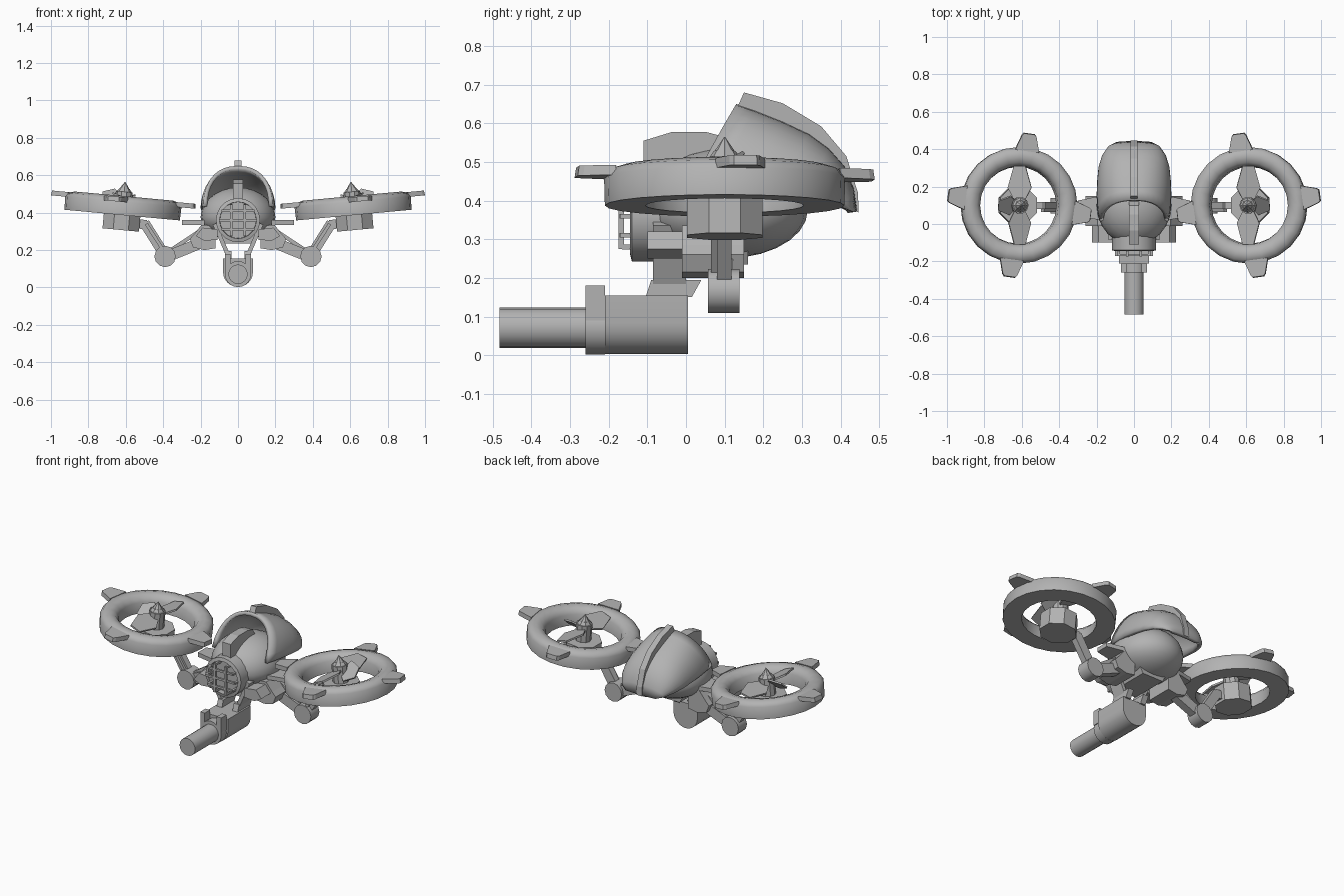
import bpy, bmesh, math
from math import sin, cos, pi, radians
from mathutils import Matrix, Vector

if "Cube" in bpy.data.objects:
    bpy.data.objects.remove(bpy.data.objects["Cube"])

mat = bpy.data.materials.new("plain_grey")
mat.diffuse_color = (0.45, 0.45, 0.45, 1)
mat.use_nodes = True
mat.node_tree.nodes["Principled BSDF"].inputs["Base Color"].default_value = mat.diffuse_color


def finish(name, bm, mirror=False, xf=None, smooth=None):
    """Turn a bmesh into a named object, optionally mirrored across x."""
    if xf is not None:
        bmesh.ops.transform(bm, matrix=xf, verts=bm.verts)
    bmesh.ops.recalc_face_normals(bm, faces=bm.faces)
    me = bpy.data.meshes.new(name)
    bm.to_mesh(me)
    bm.free()
    me.materials.append(mat)
    ob = bpy.data.objects.new(name, me)
    bpy.context.collection.objects.link(ob)
    if smooth:
        bpy.ops.object.select_all(action='DESELECT')
        ob.select_set(True)
        bpy.context.view_layer.objects.active = ob
        bpy.ops.object.shade_smooth_by_angle(angle=radians(smooth))
    if mirror:
        ob.modifiers.new("mirror", 'MIRROR').use_clip = False
        ob.modifiers["mirror"].use_mirror_merge = False
    return ob


def prism(bm, pts, a, b, axis='y', taper=1.0):
    """Extrude a 2D outline from a to b along an axis."""
    def place(p, d):
        return {'y': (p[0], d, p[1]), 'x': (d, p[0], p[1]), 'z': (p[0], p[1], d)}[axis]
    lo = [bm.verts.new(place(p, a)) for p in pts]
    hi = [bm.verts.new(place((p[0] * taper, p[1] * taper), b)) for p in pts]
    bm.faces.new(lo)
    bm.faces.new(hi[::-1])
    for i in range(len(pts)):
        j = (i + 1) % len(pts)
        bm.faces.new((lo[i], lo[j], hi[j], hi[i]))


def circle(r, n, cx=0, cy=0, off=0):
    return [(cx + r * cos(2 * pi * i / n + off), cy + r * sin(2 * pi * i / n + off)) for i in range(n)]


def box(bm, x0, x1, y0, y1, z0, z1):
    prism(bm, [(x0, z0), (x1, z0), (x1, z1), (x0, z1)], y0, y1)


def beam(bm, p, q, w, y0, y1):
    """Flat bar between two points in the xz plane."""
    p, q = Vector(p), Vector(q)
    d = (q - p).normalized() * w / 2
    n = Vector((-d.y, d.x))
    prism(bm, [p + n, p - n, q - n, q + n], y0, y1)


def tube(bm, prof, n):
    """Closed profile (r, z) revolved around z."""
    rings = [[bm.verts.new((r * cos(2 * pi * i / n), r * sin(2 * pi * i / n), z)) for r, z in prof] for i in range(n)]
    m = len(prof)
    for i in range(n):
        a, b = rings[i], rings[(i + 1) % n]
        for k in range(m):
            bm.faces.new((a[k], b[k], b[(k + 1) % m], a[(k + 1) % m]))


# ---- rotors (right side, mirrored), tilted so the outer edge is higher
ROTOR = Matrix.Translation((0.615, 0.1, 0.437)) @ Matrix.Rotation(radians(-5.3), 4, 'Y')
bm = bmesh.new()
tube(bm, [(0.31, -0.05), (0.312, 0.022), (0.297, 0.042), (0.265, 0.052), (0.23, 0.042), (0.21, 0.015), (0.205, -0.05)], 24)
finish("rotor_ring", bm, True, ROTOR, 40)

bm = bmesh.new()
for k in range(4):
    part = bmesh.new()
    prism(part, [(0.295, -0.065), (0.375, -0.04), (0.388, -0.03), (0.388, 0.03), (0.375, 0.04), (0.295, 0.065)], 0.02, 0.046, 'z', 0.99)
    bmesh.ops.transform(part, matrix=Matrix.Rotation(radians(8 + 90 * k), 4, 'Z'), verts=part.verts)
    tmp = bpy.data.meshes.new("tmp")
    part.to_mesh(tmp)
    part.free()
    bm.from_mesh(tmp)
    bpy.data.meshes.remove(tmp)
finish("rotor_fins", bm, True, ROTOR)

bm = bmesh.new()
prism(bm, circle(0.106, 8, off=pi / 8), -0.13, -0.025, 'z')
finish("rotor_motor", bm, True, ROTOR)

bm = bmesh.new()
prism(bm, circle(0.045, 10), -0.03, 0.075, 'z')
prism(bm, circle(0.04, 8), 0.075, 0.092, 'z', 0.7)
prism(bm, circle(0.026, 8), 0.092, 0.128, 'z', 0.05)
finish("rotor_spinner", bm, True, ROTOR)

# two long blades fore and aft, one short steep blade outside
for name, ang, length, pitch in (("blade_back", 90, 0.21, 18), ("blade_front", -90, 0.21, 18), ("blade_side", 0, 0.115, 40)):
    bm = bmesh.new()
    prism(bm, [(0.02, -0.025), (length * 0.45, -0.065), (length, -0.032), (length, 0.032), (length * 0.45, 0.065), (0.02, 0.025)], -0.005, 0.005, 'z')
    finish(name, bm, True, ROTOR @ Matrix.Translation((0, 0, 0.042)) @ Matrix.Rotation(radians(ang), 4, 'Z') @ Matrix.Rotation(radians(pitch), 4, 'X'))

# ---- arms
bm = bmesh.new()
prism(bm, circle(0.057, 12, 0.39, 0.166), 0.057, 0.138)
finish("elbow_joint", bm, True, smooth=35)
bm = bmesh.new()
beam(bm, (0.39, 0.17), (0.50, 0.345), 0.055, 0.08, 0.118)
beam(bm, (0.49, 0.335), (0.57, 0.345), 0.05, 0.08, 0.118)
finish("upper_arm", bm, True)
bm = bmesh.new()
beam(bm, (0.38, 0.165), (0.17, 0.25), 0.06, 0.075, 0.122)
finish("lower_arm", bm, True)
bm = bmesh.new()
beam(bm, (0.36, 0.20), (0.2, 0.305), 0.02, 0.088, 0.11)
beam(bm, (0.49, 0.34), (0.40, 0.20), 0.018, 0.065, 0.08)
finish("arm_piston", bm, True)

# ---- shoulders
bm = bmesh.new()
prism(bm, [(0.12, 0.21), (0.18, 0.2), (0.24, 0.215), (0.258, 0.26), (0.235, 0.285), (0.195, 0.335), (0.12, 0.33)], -0.01, 0.15)
prism(bm, [(0.11, 0.255), (0.18, 0.25), (0.225, 0.275), (0.19, 0.32), (0.11, 0.31)], -0.1, -0.01)
finish("shoulder_block", bm, True)
bm = bmesh.new()
prism(bm, [(0.18, 0.02), (0.30, 0.045), (0.30, 0.125), (0.18, 0.15)], 0.335, 0.36, 'z')
finish("shoulder_plate", bm, True)

# ---- pod hull
bm = bmesh.new()
bmesh.ops.create_uvsphere(bm, u_segments=24, v_segments=14, radius=1)
for v in bm.verts:
    x, y, z = v.co
    v.co = (0.2 * x, 0.1 + 0.215 * y, 0.375 + z * (0.16 if z > 0 else 0.125))
finish("pod_hull", bm, smooth=40)
bm = bmesh.new()
prism(bm, [(-0.1, 0.29), (-0.07, 0.235), (0.07, 0.235), (0.1, 0.29)], -0.07, 0.16)
finish("belly_block", bm)

# ---- front cage: rim and grille bars
FRONT = Matrix.Translation((0, -0.115, 0.36)) @ Matrix.Rotation(radians(90), 4, 'X')
bm = bmesh.new()
tube(bm, [(0.118, -0.05), (0.118, 0.025), (0.098, 0.03), (0.095, -0.05)], 20)
finish("cage_rim", bm, xf=FRONT, smooth=35)
bm = bmesh.new()
prism(bm, circle(0.1, 20), -0.06, 0.0, 'z')
finish("cage_lens", bm, xf=FRONT)
bm = bmesh.new()
for s in (-0.036, 0.036):
    box(bm, s - 0.007, s + 0.007, -0.175, -0.16, 0.275, 0.445)
    for z in (0.28, 0.44):
        box(bm, s - 0.007, s + 0.007, -0.165, -0.11, z - 0.007, z + 0.007)
for z in (0.31, 0.36, 0.41):
    h = math.sqrt(0.095 ** 2 - (z - 0.36) ** 2)
    box(bm, -h, h, -0.172, -0.16, z - 0.006, z + 0.006)
    for s in (-h, h):
        box(bm, s - 0.007, s + 0.007, -0.17, -0.11, z - 0.006, z + 0.006)
finish("cage_bars", bm)

# ---- raised rear shell: loft between spine and side rim curves
spine = [(0.13, 0.65), (0.18, 0.633), (0.25, 0.605), (0.32, 0.572), (0.37, 0.535), (0.41, 0.49), (0.435, 0.43), (0.443, 0.372)]
rim = [(0.185, 0.015, 0.435), (0.195, 0.07, 0.432), (0.2, 0.15, 0.425), (0.197, 0.23, 0.415), (0.19, 0.3, 0.405), (0.172, 0.36, 0.395), (0.14, 0.41, 0.38), (0.1, 0.435, 0.37)]
bm = bmesh.new()
rows = []
N = 18
for (ty, tz), (w, sy, sz) in zip(spine, rim):
    row = []
    for k in range(N + 1):
        a = pi * k / N
        c, s = cos(a), sin(a)
        row.append(bm.verts.new((w * math.copysign(abs(c) ** 0.85, c), sy + (ty - sy) * s, sz + (tz - sz) * s ** 0.9)))
    rows.append(row)
for r0, r1 in zip(rows, rows[1:]):
    for k in range(N):
        bm.faces.new((r0[k], r0[k + 1], r1[k + 1], r1[k]))
shell = finish("rear_shell", bm, smooth=40)
sol = shell.modifiers.new("thickness", 'SOLIDIFY')
sol.thickness = 0.022
# the outer skin stays on the loft; thickness goes toward the pod
up = sum(p.normal.z for p in shell.data.polygons)
sol.offset = -1 if up > 0 else 1

# ---- crests on the shell and the pod
bm = bmesh.new()
outer = [(0.15, 0.68), (0.25, 0.652), (0.35, 0.592), (0.415, 0.515), (0.445, 0.42), (0.447, 0.368)]
inner = [(0.432, 0.38), (0.42, 0.44), (0.395, 0.495), (0.32, 0.56), (0.25, 0.592), (0.13, 0.635)]
prism(bm, outer + inner, -0.018, 0.018, 'x')
finish("shell_crest", bm)
bm = bmesh.new()
prism(bm, [(-0.11, 0.44), (-0.11, 0.555), (-0.035, 0.578), (0.05, 0.578), (0.1, 0.565), (0.14, 0.5)], -0.028, 0.028, 'x')
finish("pod_crest", bm)

# ---- hanging gun
bm = bmesh.new()
arc = [(0.08 * cos(a), 0.083 + 0.08 * sin(a)) for a in [pi + pi * i / 12 for i in range(13)]]
prism(bm, arc + [(0.08, 0.155), (-0.08, 0.155)], -0.21, 0.005)
finish("gun_body", bm, smooth=30)
bm = bmesh.new()
prism(bm, circle(0.07, 16, 0, 0.072), -0.26, -0.21)
for s in (-1, 1):
    box(bm, s * 0.055 - 0.015, s * 0.055 + 0.015, -0.26, -0.21, 0.09, 0.18)
finish("gun_collar", bm, smooth=30)
bm = bmesh.new()
prism(bm, circle(0.052, 16, 0, 0.071), -0.483, -0.25)
finish("gun_barrel", bm, smooth=30)
bm = bmesh.new()
beam(bm, (0.05, 0.165), (0.125, 0.34), 0.022, -0.085, 0.0)
prism(bm, [(-0.105, 0.15), (-0.09, 0.195), (0.04, 0.195), (0.015, 0.15)], 0.035, 0.07, 'x')
finish("gun_hanger", bm, True)
